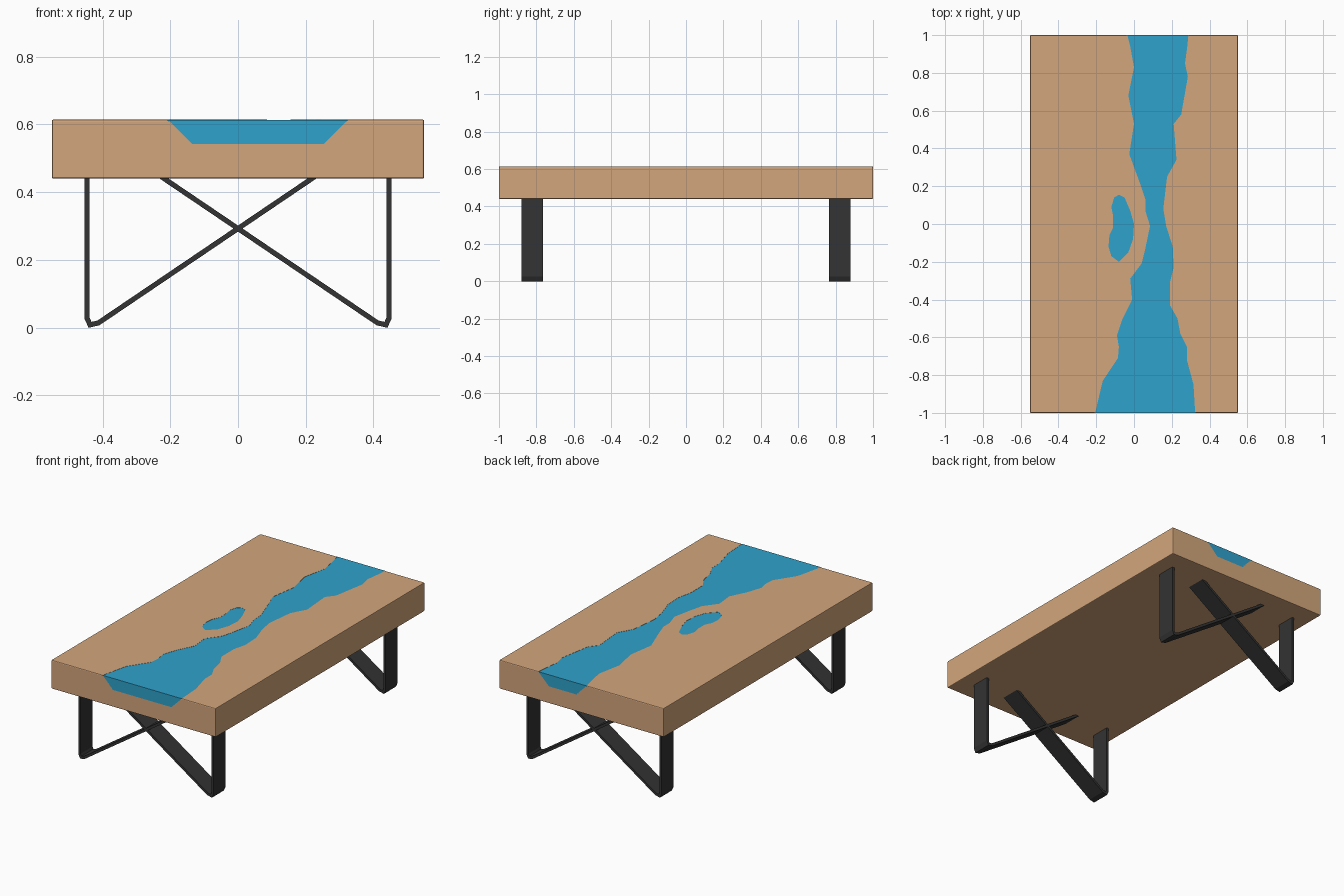
import bpy, bmesh
from mathutils import Vector

if "Cube" in bpy.data.objects:
    bpy.data.objects.remove(bpy.data.objects["Cube"])

TOP, BOTTOM, BED = 0.614, 0.44, 0.543


def material(name, color):
    m = bpy.data.materials.new(name)
    m.diffuse_color = (*color, 1)
    m.use_nodes = True
    m.node_tree.nodes["Principled BSDF"].inputs["Base Color"].default_value = m.diffuse_color
    return m


WOOD = material("wood", (0.65, 0.38, 0.20))
RESIN = material("blue_resin", (0.028, 0.361, 0.604))
METAL = material("black_metal", (0.033, 0.033, 0.033))


def loft(name, rings, mat):
    """Closed solid through a stack of equal-length vertex rings."""
    bm = bmesh.new()
    vs = [[bm.verts.new(p) for p in r] for r in rings]
    n = len(vs[0])
    for a, b in zip(vs, vs[1:]):
        for i in range(n):
            j = (i + 1) % n
            bm.faces.new((a[i], a[j], b[j], b[i]))
    caps = [bm.faces.new(vs[0][::-1]), bm.faces.new(vs[-1])]
    bmesh.ops.triangulate(bm, faces=caps)
    bmesh.ops.recalc_face_normals(bm, faces=bm.faces)
    me = bpy.data.meshes.new(name)
    bm.to_mesh(me)
    bm.free()
    ob = bpy.data.objects.new(name, me)
    bpy.context.collection.objects.link(ob)
    me.materials.append(mat)
    return ob


# River banks as (x, y), back to front
LEFT = [(-.04, 1), (-.02, .94), (0, .83), (-.03, .68), (0, .53), (-.025, .37),
        (.03, .22), (.06, .13), (.06, .07), (.085, -.01), (.06, -.13), (.04, -.21),
        (-.02, -.29), (-.01, -.4), (-.06, -.5), (-.09, -.59), (-.08, -.65),
        (-.085, -.71), (-.165, -.83), (-.21, -1)]
RIGHT = [(.29, 1), (.27, .85), (.285, .78), (.25, .58), (.21, .53), (.225, .34),
         (.175, .25), (.155, .08), (.17, -.01), (.205, -.12), (.21, -.23),
         (.19, -.31), (.19, -.43), (.23, -.5), (.245, -.58), (.28, -.65),
         (.28, -.72), (.315, -.85), (.325, -1)]
POND = [(-.08, .155), (-.05, .14), (-.02, .07), (0, 0), (-.005, -.08), (-.03, -.15),
        (-.08, -.2), (-.12, -.17), (-.135, -.12), (-.13, -.06), (-.11, -.02),
        (-.11, .04), (-.12, .09), (-.105, .14)]


def bank_x(bank, y):
    for (x0, y0), (x1, y1) in zip(bank, bank[1:]):
        if y1 <= y <= y0:
            return x0 + (x1 - x0) * (y0 - y) / (y0 - y1)


def river_ring(z, slope, end):
    """River outline; slope 1 moves the banks inward to the bed."""
    left, right = [], []
    for y in sorted({p[1] for p in LEFT + RIGHT}):
        a, b = bank_x(LEFT, y), bank_x(RIGHT, y)
        inset = slope * min(0.07, 0.3 * (b - a))
        yy = y * end if abs(y) == 1 else y
        left.append((a + inset, yy, z))
        right.append((b - inset, yy, z))
    return right + left[::-1]


def pond_ring(z, slope, end):
    k = 1 - 0.4 * slope
    return [(-.07 + (x + .07) * k, -.02 + (y + .02) * k, z) for x, y in POND]


# Wooden slab with softened edges
x, y = 0.55, 1.0
slab = loft("table_top", [[(-x, -y, z), (x, -y, z), (x, y, z), (-x, y, z)]
                          for z in (BOTTOM, TOP)], WOOD)
bev = slab.modifiers.new("bevel", 'BEVEL')
bev.width, bev.segments = 0.005, 2

# Resin river and pond, each set in a carved channel
for name, ring in (("resin_river", river_ring), ("resin_pond", pond_ring)):
    cutter = loft(name + "_cutter", [ring(BED, 1, 1.02), ring(TOP - .001, 0, 1.02),
                                     ring(TOP + .03, 0, 1.02)], WOOD)
    cutter.hide_render = True
    cut = slab.modifiers.new(name, 'BOOLEAN')
    cut.operation, cut.solver, cut.object = 'DIFFERENCE', 'EXACT', cutter
    loft(name, [ring(BED, 1, 1), ring(TOP - .001, 0, 1)], RESIN)

bpy.context.view_layer.objects.active = slab
for m in list(slab.modifiers):
    bpy.ops.object.modifier_apply(modifier=m.name)
for ob in [o for o in bpy.data.objects if o.hide_render]:
    bpy.data.objects.remove(ob)

# Flat-bar legs: upright, rounded foot, diagonal brace up to the slab
PATH = [Vector(p) for p in ((.446, .442), (.446, .028), (.437, .008),
                            (.412, .014), (-.221, .442))]


def leg(name, side, yc, half=0.0075, depth=0.0575):
    rings = []
    for i, p in enumerate(PATH):
        d0 = (p - PATH[max(i - 1, 0)]).normalized() if i else None
        d1 = (PATH[i + 1] - p).normalized() if i < len(PATH) - 1 else d0
        d0 = d0 or d1
        n0, n1 = Vector((-d0.y, d0.x)), Vector((-d1.y, d1.x))
        m = (n0 + n1).normalized()
        m *= half / m.dot(n0)
        if i == len(PATH) - 1:      # cut the brace level with the slab
            m = Vector((half / n0.x, 0))
        a, b = p + m, p - m
        rings.append([(side * q.x, yc + s * depth, q.y)
                      for q, s in ((a, -1), (b, -1), (b, 1), (a, 1))])
    loft(name, rings, METAL)


for end, yc in (("front", -0.8225), ("back", 0.8225)):
    for label, side in (("left", -1), ("right", 1)):
        leg(f"{end}_{label}_leg", side, yc)
